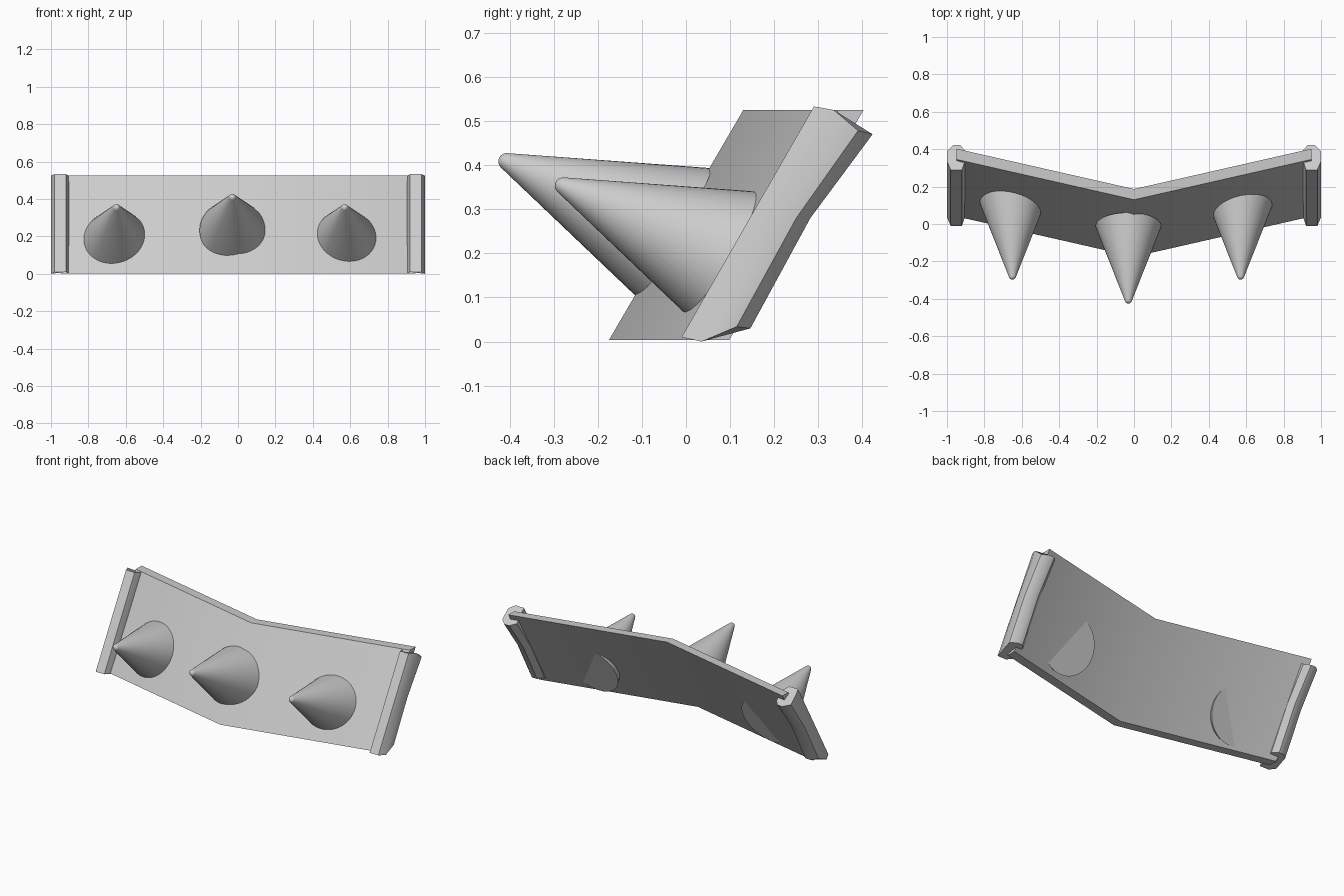
import bpy, bmesh
from math import sin, cos, pi, radians, tan
from mathutils import Vector

if "Cube" in bpy.data.objects:
    bpy.data.objects.remove(bpy.data.objects["Cube"])


def loft(name, sections, angle=30):
    """Skin a list of equal-length closed sections and cap both ends."""
    bm = bmesh.new()
    rings = [[bm.verts.new(p) for p in s] for s in sections]
    n = len(rings[0])
    for a, b in zip(rings, rings[1:]):
        for i in range(n):
            j = (i + 1) % n
            bm.faces.new((a[i], a[j], b[j], b[i]))
    bm.faces.new(rings[0])
    bm.faces.new(rings[-1])
    bmesh.ops.recalc_face_normals(bm, faces=bm.faces)
    me = bpy.data.meshes.new(name)
    bm.to_mesh(me)
    bm.free()
    ob = bpy.data.objects.new(name, me)
    bpy.context.collection.objects.link(ob)
    bpy.ops.object.select_all(action='DESELECT')
    ob.select_set(True)
    bpy.context.view_layer.objects.active = ob
    bpy.ops.object.shade_smooth_by_angle(angle=radians(angle))
    return ob


# Leaning V-shaped plate
def plate_section(x):
    y = -0.175 + 0.227 * abs(x)
    return [(x, y, 0.003), (x, y + 0.057, 0.003),
            (x, y + 0.362, 0.525), (x, y + 0.305, 0.525)]


loft("plate", [plate_section(x) for x in (-0.95, 0, 0.95)])

# Octagonal end posts: each section lists (y, z) from front to back
LEVELS = [
    [(-0.01, 0.01), (0.035, 0.0), (0.115, 0.034), (0.146, 0.03)],
    [(0.14, 0.272), (0.18, 0.272), (0.25, 0.28), (0.282, 0.28)],
    [(0.29, 0.533), (0.335, 0.525), (0.39, 0.478), (0.423, 0.47)],
]
INNER = (0.92, 0.905, 0.90, 0.93)
OUTER = (0.98, 1.0, 1.0, 0.965)


def post_section(level, side):
    front_to_back = [(side * x, *p) for x, p in zip(OUTER, level)]
    back_to_front = [(side * x, *p) for x, p in zip(INNER, level)][::-1]
    return front_to_back + back_to_front


for side, label in ((-1, "left"), (1, "right")):
    loft("end_post_" + label, [post_section(l, side) for l in LEVELS], 40)

# Round-tipped spikes, tilted upward and passing through the plate
HALF, TIP, LENGTH = radians(19.7), 0.019, 0.49
tilt = radians(23.9)
axis = Vector((0, cos(tilt), -sin(tilt)))
up = Vector((0, sin(tilt), cos(tilt)))
centre = TIP / sin(HALF)
profile = [(centre - TIP * cos(a), TIP * sin(a))
           for a in [(pi / 2 - HALF) * k / 5 + 0.02 * (k == 0) for k in range(6)]]
profile.append((LENGTH, LENGTH * tan(HALF)))


def spike(name, apex):
    apex = Vector(apex)
    ring = [2 * pi * i / 48 for i in range(48)]
    loft(name, [[apex + axis * d + r * (Vector((cos(t), 0, 0)) + up * sin(t))
                 for t in ring] for d, r in profile], 35)


spike("spike_centre", (-0.03, -0.458, 0.431))
spike("spike_left", (-0.65, -0.33, 0.376))
spike("spike_right", (0.57, -0.33, 0.376))
